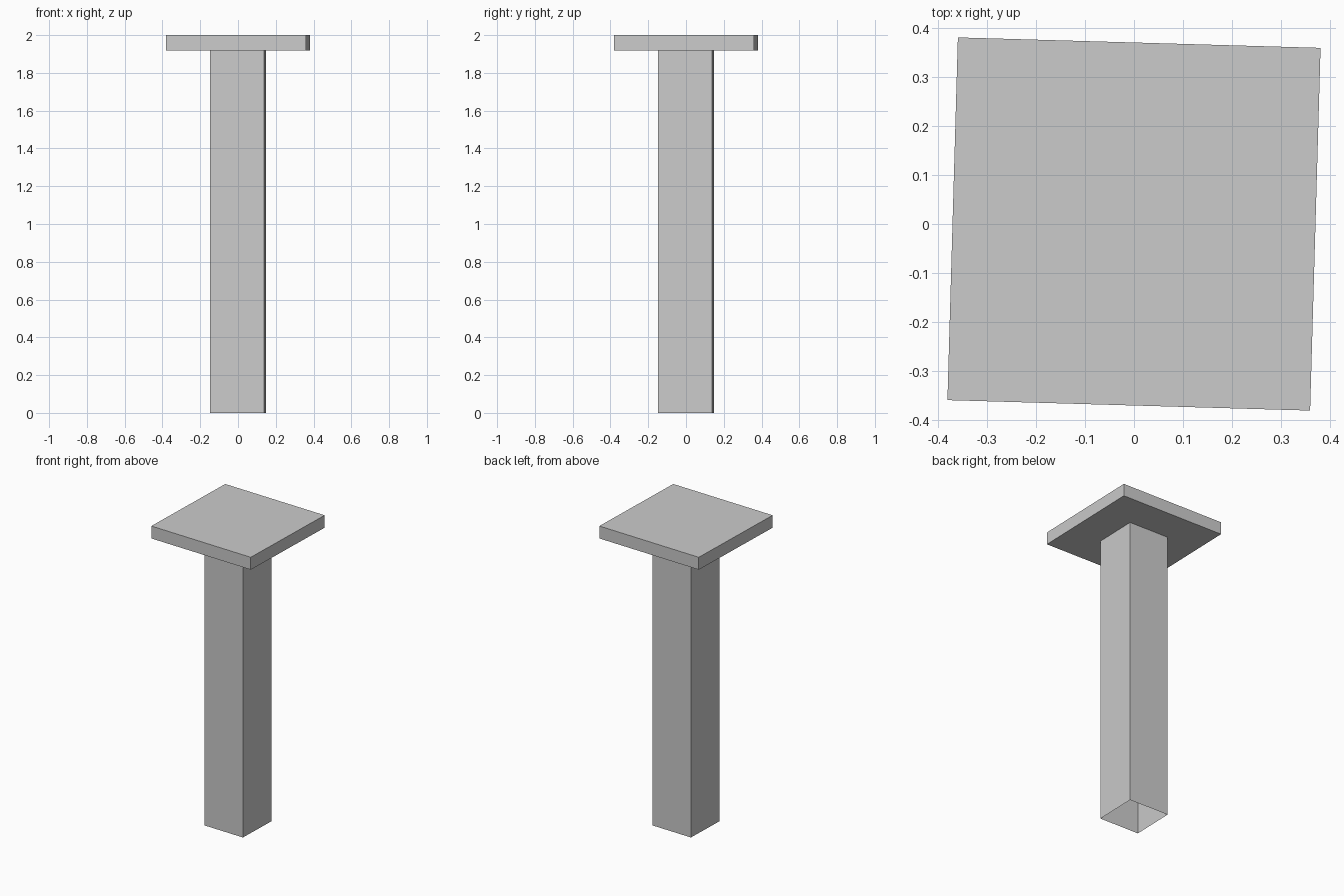
import bpy, bmesh, math
from mathutils import Matrix

if "Cube" in bpy.data.objects:
    bpy.data.objects.remove(bpy.data.objects["Cube"])

TWIST = Matrix.Rotation(math.radians(-1.65), 4, 'Z')


def box(name, width, z0, z1, open_bottom=False):
    """Square box between two heights, turned slightly about z."""
    bm = bmesh.new()
    bmesh.ops.create_cube(bm, size=1)
    bmesh.ops.scale(bm, vec=(width, width, z1 - z0), verts=bm.verts)
    bmesh.ops.translate(bm, vec=(0, 0, (z0 + z1) / 2), verts=bm.verts)
    bmesh.ops.transform(bm, matrix=TWIST, verts=bm.verts)
    if open_bottom:
        bottom = [f for f in bm.faces if f.normal.z < -0.5]
        bmesh.ops.delete(bm, geom=bottom, context='FACES')
    mesh = bpy.data.meshes.new(name)
    bm.to_mesh(mesh)
    bm.free()
    obj = bpy.data.objects.new(name, mesh)
    bpy.context.collection.objects.link(obj)
    return obj


# Square post, hollow and open underneath
box("post", 0.286, 0, 1.918, open_bottom=True)

# Flat square slab on top
box("top_slab", 0.742, 1.918, 2.0)
